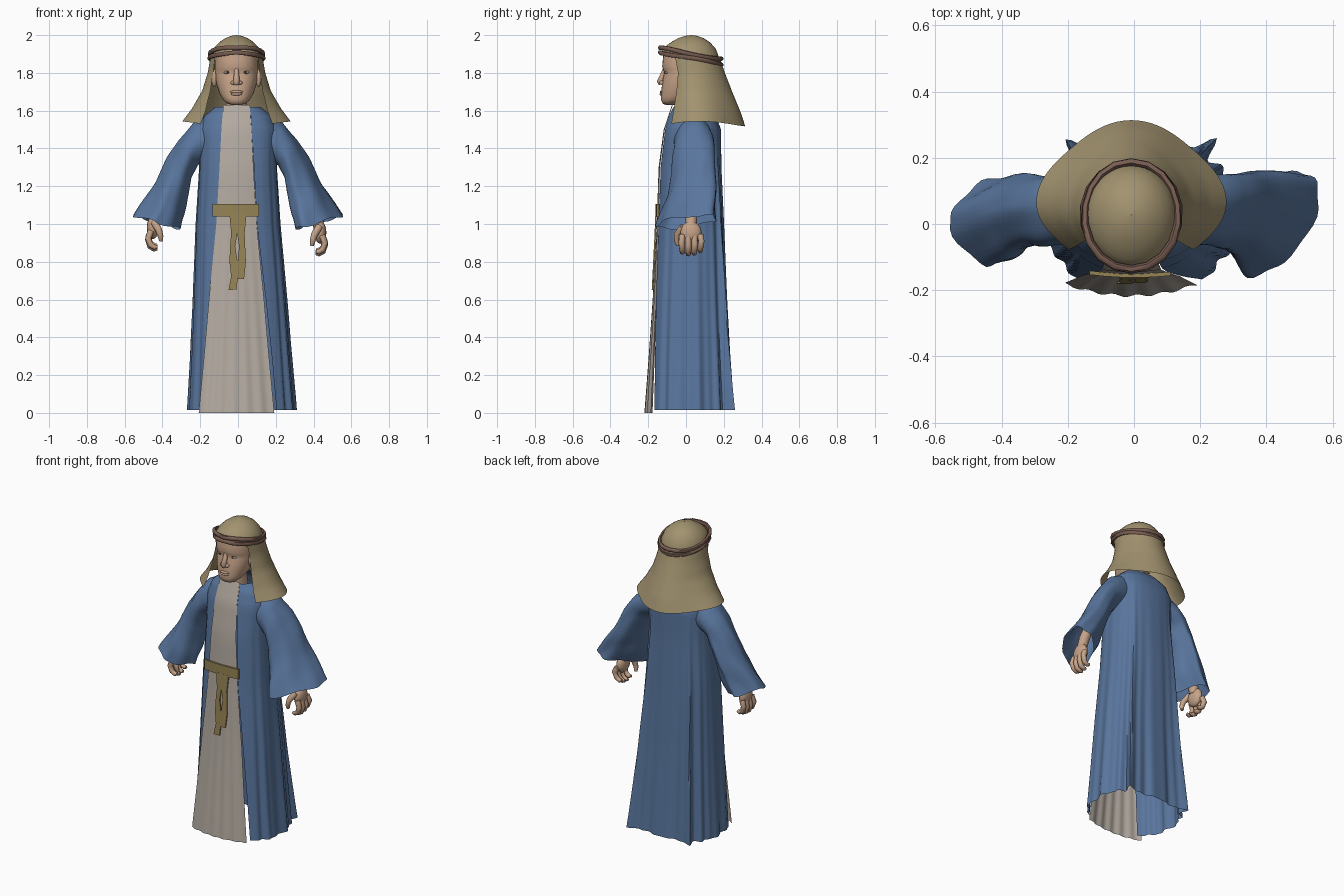
import bpy, bmesh
from math import sin, cos, asin, pi, exp, radians
from mathutils import Vector

old = bpy.data.objects.get("Cube")
if old:
    bpy.data.objects.remove(old, do_unlink=True)


def material(name, *rgb):
    m = bpy.data.materials.new(name)
    m.use_nodes = True
    m.diffuse_color = (*rgb, 1)
    bsdf = m.node_tree.nodes["Principled BSDF"]
    bsdf.inputs["Base Color"].default_value = (*rgb, 1)
    bsdf.inputs["Roughness"].default_value = 0.8
    return m


BLUE = material("blue_cloth", 0.10, 0.18, 0.34)
WHITE = material("undyed_linen", 0.46, 0.41, 0.36)
TAN = material("tan_cloth", 0.36, 0.29, 0.16)
BELT = material("belt_ochre", 0.30, 0.23, 0.09)
BROWN = material("brown_cord", 0.19, 0.11, 0.085)
SKIN = material("skin", 0.57, 0.37, 0.25)
EYE = material("eye_white", 0.36, 0.31, 0.25)
DARK = material("dark_iris", 0.05, 0.035, 0.025)


def finish(ob, mat, angle=50):
    ob.data.materials.clear()
    ob.data.materials.append(mat)
    bpy.ops.object.select_all(action="DESELECT")
    ob.select_set(True)
    bpy.context.view_layer.objects.active = ob
    bpy.ops.object.shade_smooth_by_angle(angle=radians(angle))
    return ob


def loft(name, rings, mat, closed=True, cap=False):
    """Skin a list of equal-length point rows with quads."""
    bm = bmesh.new()
    vs = [[bm.verts.new(p) for p in r] for r in rings]
    n = len(vs[0])
    for a, b in zip(vs, vs[1:]):
        for i in range(n if closed else n - 1):
            j = (i + 1) % n
            bm.faces.new((a[i], a[j], b[j], b[i]))
    if cap:
        bm.faces.new(vs[0])
        bm.faces.new(vs[-1])
    bmesh.ops.recalc_face_normals(bm, faces=bm.faces)
    me = bpy.data.meshes.new(name)
    bm.to_mesh(me)
    bm.free()
    ob = bpy.data.objects.new(name, me)
    bpy.context.collection.objects.link(ob)
    return finish(ob, mat)


def refine(rows, k):
    """Blend between the key rows of a profile."""
    out = [Vector(a).lerp(Vector(b), i / k)
           for a, b in zip(rows, rows[1:]) for i in range(k)]
    return out + [Vector(rows[-1])]


def power(v, p):
    return abs(v) ** p * (1 if v > 0 else -1)


def oval(a, cx, cy, rx, rf, rb, p=1.0):
    """Angle 0 is the front; front and back depths differ."""
    c = cos(a)
    return cx + rx * power(sin(a), p), cy - (rf if c > 0 else rb) * power(c, p)


def tube(name, pts, radii, mat, closed=False, sides=2):
    cu = bpy.data.curves.new(name, "CURVE")
    cu.dimensions, cu.bevel_depth, cu.bevel_resolution = "3D", 1.0, sides
    cu.use_fill_caps = True
    sp = cu.splines.new("POLY")
    sp.points.add(len(pts) - 1)
    sp.use_cyclic_u = closed
    for q, p, r in zip(sp.points, pts, radii):
        q.co, q.radius = (*p, 1), r
    ob = bpy.data.objects.new(name, cu)
    bpy.context.collection.objects.link(ob)
    bpy.ops.object.select_all(action="DESELECT")
    ob.select_set(True)
    bpy.context.view_layer.objects.active = ob
    bpy.ops.object.convert(target="MESH")
    return finish(bpy.context.object, mat, 60)


def ball(name, loc, scale, mat, seg=16):
    bpy.ops.mesh.primitive_uv_sphere_add(segments=seg, ring_count=seg // 2, location=loc)
    ob = bpy.context.object
    ob.name, ob.scale = name, scale
    return finish(ob, mat, 80)


# Outer robe: open at the front, pleated towards the hem
# rows: z, centre x, half width, centre y, front depth, back depth, half opening
robe = []
for z, cx, rx, cy, rf, rb, hw in refine([
        (0.015, .02, .28, .03, .235, .215, .185), (0.3, .015, .262, .03, .225, .20, .165),
        (0.6, .01, .245, .03, .21, .185, .138), (1.0, 0, .222, .03, .185, .17, .10),
        (1.3, 0, .205, .03, .172, .157, .085), (1.5, 0, .205, .035, .15, .15, .072),
        (1.57, 0, .18, .04, .135, .12, .068), (1.62, 0, .12, .04, .115, .08, .06)], 4):
    a0 = asin((hw / rx) ** (1 / .8))
    f = max(0, 1 - z / 1.55)
    ring = []
    for i in range(121):
        a = a0 + (2 * pi - 2 * a0) * i / 120
        x, y = oval(a, cx, cy, rx, rf, rb, .8)
        edge = min(1, 4 * sin(pi * i / 120))
        g = f * edge * (.03 * cos(13 * (a - pi)) + .02 * sin(23 * a + 1))
        g += f * .26 * sum(exp(-((a - pi - s * .62) / .08) ** 2) for s in (-1, 1))
        ring.append((x + (x - cx) * g, y + (y - cy) * g, z + .012 * f * sin(9 * a) * (z > .05)))
    robe.append(ring)
loft("robe", robe, BLUE, closed=False)

# Tunic front panel: z, half width, y
TUNIC = refine([(0, .20, -.217), (.3, .172, -.195), (.6, .146, -.175), (1.0, .107, -.155),
                (1.3, .09, -.145), (1.5, .08, -.118), (1.63, .07, -.075)], 4)


def tunic_y(z):
    for a, b in zip(TUNIC, TUNIC[1:]):
        if z <= b[0]:
            return a[2] + (b[2] - a[2]) * (z - a[0]) / (b[0] - a[0])
    return TUNIC[-1][2]


loft("tunic_front", [[(-.008 + hw * u, y + .9 * (hw * u) ** 2
                       + .004 * max(0, 1 - z / 1.05) * sin(17 * u), z)
                      for u in [i / 16 - 1 for i in range(33)]]
                     for z, hw, y in TUNIC], WHITE, closed=False)


# Belt and hanging sash ends
def sash(name, rows):
    rings = []
    for z, x0, x1 in rows:
        y = tunic_y(z)
        rings.append([(x0, y - .009, z), (x1, y - .009, z), (x1, y - .001, z), (x0, y - .001, z)])
    loft(name, rings, BELT, cap=True)


loft("belt", [[(x, y0 + .5 * x * x, z) for y0, z in
               ((-.162, 1.04), (-.162, 1.105), (-.150, 1.105), (-.150, 1.04))]
              for x in (-.135, -.09, -.04, 0, .04, .08, .11)], BELT, cap=True)
sash("sash_end_right", [(1.05, -.045, 0), (.95, -.036, -.004), (.88, -.042, -.015),
                        (.80, -.045, -.002), (.72, -.036, .003), (.705, -.04, -.002),
                        (.65, -.05, -.008)])
sash("sash_end_left", [(1.05, 0, .045), (.95, -.004, .035), (.88, .006, .038),
                       (.80, -.002, .042), (.71, .003, .032)])

# Sleeves, forearms and hands
for side, s, shear, point, dx, dz in (("left", 1, .09, 0, 0, 0), ("right", -1, .01, .35, .015, .025)):
    rings = []
    # rows: outer x, outer z, inner x, inner z, front y, back y
    rows = refine([(.10, 1.60, .12, 1.36, -.06, .13), (.235, 1.535, .19, 1.33, -.065, .145),
                   (.31, 1.45, .215, 1.31, -.07, .15), (.375, 1.35, .245, 1.24, -.07, .155),
                   (.435, 1.23, .27, 1.13, -.09, .155), (.5, 1.13, .285, 1.05, -.12, .15),
                   (.56, 1.045, .31, .975, -.145, .145)], 3)
    for k, (ox, oz, ix, iz, y0, y1) in enumerate(rows):
        t = k / (len(rows) - 1)
        ring = []
        for i in range(40):
            a = 2 * pi * i / 40
            w = 1 + .04 * t * sin(7 * a + 5 * t) + .03 * sin(3 * a + 16 * t)
            u = power(cos(a), 1 + point * t) * w
            v = power(sin(a), 1 + point * t) * w * (1 - .1 * t)
            ring.append((s * ((ox + ix) / 2 + u * (ox - ix) / 2),
                         (y0 + y1) / 2 + v * (y1 - y0) / 2 + u * shear * t,
                         (oz + iz) / 2 + u * (oz - iz) / 2 + .008 * t * sin(4 * a)))
        rings.append(ring)
    loft("sleeve_" + side, rings, BLUE)

    def at(x, y, z):
        return s * (x + dx), y + .014, z + dz

    tube("forearm_" + side, [at(.385, .02, 1.13), at(.41, .015, 1.06), at(.43, .012, .98)],
         (.03, .032, .03), SKIN, sides=4)
    ball("palm_" + side, at(.436, .012, .955), (.032, .056, .06), SKIN)
    for i, drop in enumerate((.01, 0, .004, .018)):
        y = -.034 + .032 * i
        tube(f"finger_{i + 1}_{side}",
             [at(.445, y, .94), at(.46, y * 1.1, .89 + drop), at(.449, y, .855 + drop),
              at(.427, y, .842 + drop), at(.412, y, .845 + drop)],
             (.018, .017, .016, .014, .009), SKIN)
    tube("thumb_" + side, [at(.43, -.03, .985), at(.405, -.06, .945), at(.395, -.062, .91),
                           at(.392, -.055, .885)], (.02, .018, .015, .010), SKIN)

# Head and neck; rows: z, half width, front y, back y
CX = -.008
loft("head", [[(*oval(2 * pi * i / 32, CX, (f + b) / 2, rx, (b - f) / 2, (b - f) / 2, .9), z)
               for i in range(32)]
              for z, rx, f, b in refine([
                  (1.63, .025, -.105, -.06), (1.636, .045, -.122, -.04), (1.655, .069, -.132, .01),
                  (1.69, .090, -.132, .07), (1.74, .106, -.127, .10), (1.78, .113, -.120, .12),
                  (1.80, .115, -.116, .13), (1.835, .116, -.126, .14), (1.90, .114, -.12, .15)], 2)],
     SKIN, cap=True)
tube("neck", [(CX, .02, 1.52), (CX, 0, 1.70)], (.06, .055), SKIN, sides=5)

# Face
tube("nose", [(CX, -.112, 1.825), (CX, -.122, 1.79), (CX, -.137, 1.755), (CX, -.130, 1.742)],
     (.010, .014, .018, .015), SKIN, sides=4)
ball("upper_lip", (CX, -.129, 1.700), (.034, .010, .008), SKIN)
ball("lower_lip", (CX, -.129, 1.688), (.029, .011, .009), SKIN)
for side, s in (("left", 1), ("right", -1)):
    x = CX + s * .047
    ball("nostril_" + side, (CX + s * .018, -.128, 1.748), (.014, .014, .011), SKIN, 12)
    ball("eye_" + side, (x, -.099, 1.803), (.021, .013, .010), EYE)
    ball("iris_" + side, (x, -.1085, 1.803), (.008, .006, .008), DARK, 12)
    ball("ear_" + side, (CX + s * .117, -.015, 1.772), (.016, .026, .048), SKIN)

# Head cloth: closed crown, then a drape open at the face
crown = [[(x, y, z - .2 * (y - .03) * min(1, (8 * (2 - z)) ** 2))
          for x, y in (oval(2 * pi * i / 40, CX, .028, r * .96, r * 1.1, r * 1.06)
                       for i in range(40))]
         for z, r in ((2.0, .001), (1.996, .03), (1.983, .064), (1.962, .095),
                      (1.935, .122), (1.90, .139), (1.875, .143))]
loft("head_cloth_crown", crown, TAN)

# rows: z, half width, centre y, front depth, back depth, opening angle
drape = []
for z, rx, cy, rf, rb, a0 in refine([
        (1.885, .138, .028, .15, .150, 55), (1.80, .150, .04, .148, .165, 56),
        (1.70, .177, .05, .17, .193, 53), (1.60, .228, .06, .195, .222, 48),
        (1.53, .275, .065, .215, .238, 46)], 4):
    a0, t = radians(a0), (1.885 - z) / .355
    ring = []
    for i in range(65):
        a = a0 + (2 * pi - 2 * a0) * i / 64
        x, y = oval(a, CX, cy, rx, rf, rb)
        g = 1 + .045 * t * cos(4 * a)
        ring.append((CX + (x - CX) * g, cy + (y - cy) * g, z - .013 * t * cos(2 * a)))
    drape.append(ring)
loft("head_cloth_drape", drape, TAN, closed=False)

# Twisted double head cord, tilted up at the front
for k, name in enumerate(("head_cord_upper", "head_cord_lower")):
    pts = []
    for i in range(18):
        a = 2 * pi * i / 18
        x, y = oval(a, CX, .027, .142, .164, .160)
        w = cos(2.5 * (a - pi) + k * pi)
        pts.append((x * (1 + .02 * w), y, 1.889 - .19 * (y - .03) + .012 * (1 - 2 * k) + .004 * w))
    tube(name, pts, [.0125] * len(pts), BROWN, closed=True, sides=1)
